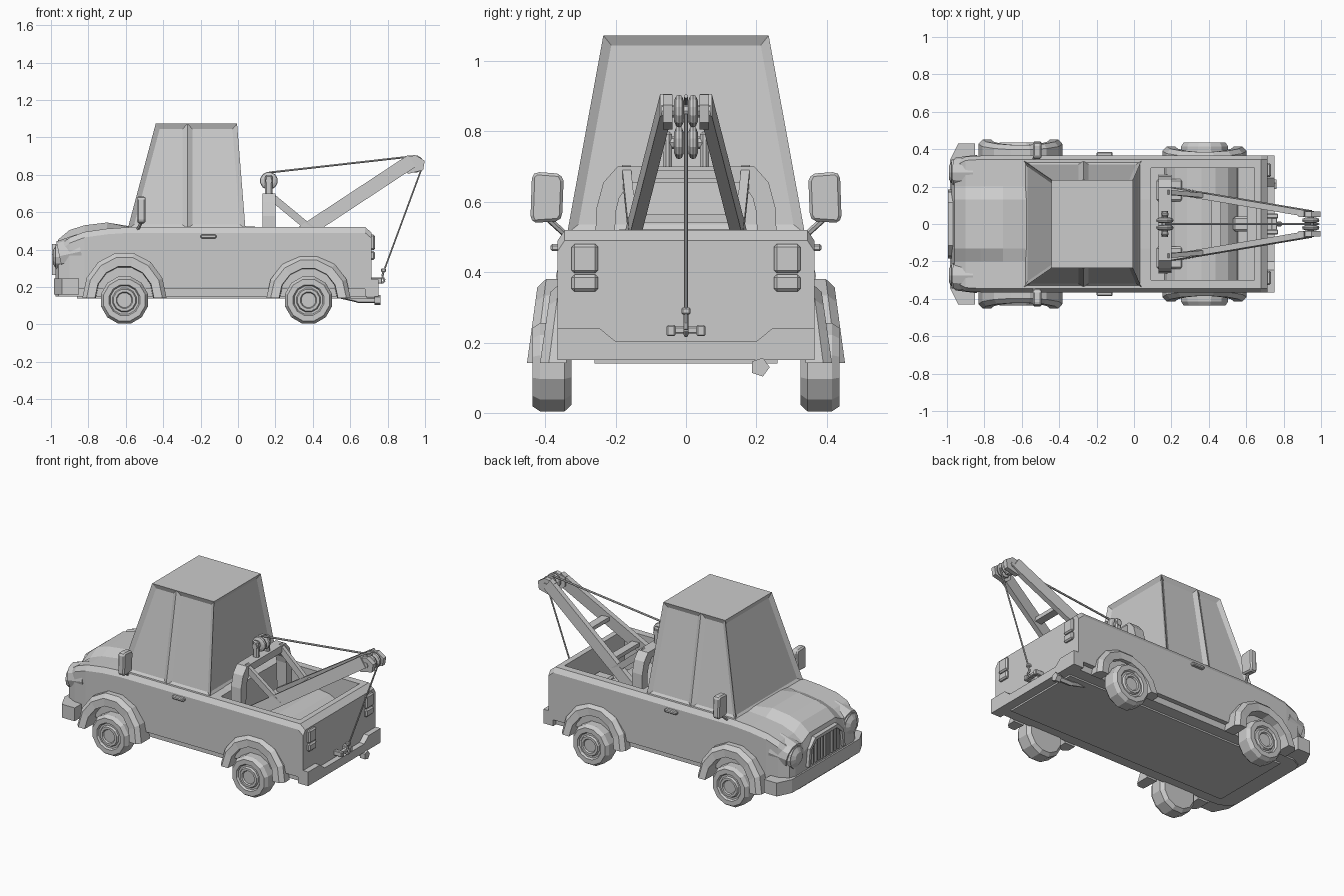
import bpy, bmesh, math
from mathutils import Vector

if "Cube" in bpy.data.objects:
    bpy.data.objects.remove(bpy.data.objects["Cube"])

grey = bpy.data.materials.new("plain grey")
grey.use_nodes = True
grey.diffuse_color = (0.6, 0.6, 0.6, 1)
grey.node_tree.nodes["Principled BSDF"].inputs["Base Color"].default_value = (0.6, 0.6, 0.6, 1)


def finish(name, bm):
    bmesh.ops.recalc_face_normals(bm, faces=bm.faces)
    me = bpy.data.meshes.new(name)
    bm.to_mesh(me)
    bm.free()
    me.materials.append(grey)
    ob = bpy.data.objects.new(name, me)
    bpy.context.collection.objects.link(ob)
    return ob


def loft_bm(rings, closed=False):
    """Skin a row of equal rings; cap the ends unless the row is closed."""
    bm = bmesh.new()
    rows = [[bm.verts.new(p) for p in ring] for ring in rings]
    n = len(rows[0])
    pairs = list(zip(rows, rows[1:])) + ([(rows[-1], rows[0])] if closed else [])
    for a, b in pairs:
        for i in range(n):
            j = (i + 1) % n
            bm.faces.new((a[i], a[j], b[j], b[i]))
    if not closed:
        bm.faces.new(rows[0])
        bm.faces.new(rows[-1])
    bmesh.ops.recalc_face_normals(bm, faces=bm.faces)
    return bm


def loft(name, rings):
    return finish(name, loft_bm(rings))


def prism(name, pts, axis, lo, hi):
    """Extrude a 2D outline along one axis."""
    def place(p, d):
        v = list(p)
        v.insert(axis, d)
        return v
    return loft(name, [[place(p, d) for p in pts] for d in (lo, hi)])


def box(name, x, y, z, bevel=0):
    ob = prism(name, [(x[0], y[0]), (x[1], y[0]), (x[1], y[1]), (x[0], y[1])], 2, *z)
    if bevel:
        m = ob.modifiers.new("bevel", 'BEVEL')
        m.width, m.segments = bevel, 1
    return ob


def span(y, s):
    return sorted((y[0] * s, y[1] * s))


def rod(name, p, q, r, n=6, r2=None):
    """Round bar between two points."""
    p, q = Vector(p), Vector(q)
    rot = (q - p).to_track_quat('Z', 'Y')
    def ring(c, rad):
        return [c + rot @ Vector((rad * math.cos(t), rad * math.sin(t), 0))
                for t in (math.tau * i / n for i in range(n))]
    return loft(name, [ring(p, r), ring(q, r if r2 is None else r2)])


def beam(name, p, q, wide, deep):
    """Flat-sided bar, thickness wide in y, leaning in the x-z plane."""
    p, q = Vector(p), Vector(q)
    up = (q - p).cross(Vector((0, 1, 0))).normalized() * deep / 2
    side = Vector((0, wide / 2, 0))
    return loft(name, [[c + up + side, c + up - side, c - up - side, c - up + side] for c in (p, q)])


def lathe_y(name, cx, cz, profile, n):
    """Turned part around a y axis; profile holds (radius, y)."""
    return loft(name, [[(cx + r * math.cos(t), y, cz + r * math.sin(t))
                        for t in (math.tau * (i + .5) / n for i in range(n))] for r, y in profile])


def mirror2(half):
    return half + [(-y, z) for y, z in reversed(half)]


# Body shell: stations along x hold (x, half width, shoulder height, hood crown height)
stations = [(-.975, .29, .37, .40), (-.96, .33, .42, .455), (-.9, .36, .465, .505),
            (-.82, .365, .495, .53), (-.7, .365, .512, .545), (-.58, .365, .52, .525),
            (.68, .365, .52, .52), (.715, .365, .49, .49)]
rings = []
for x, w, zs, zc in stations:
    half = [(w - .03, .15), (w - .03, .19), (w, .19), (w, zs - .03), (w - .02, zs),
            (.2, zs), (.13, zc)]
    rings.append([(x, y, z) for y, z in mirror2(half)])
body = loft("body", rings)

# Open load bed
cutter = box("bed_cutter", (.09, .645), (-.3, .3), (.27, .8))
cutter.hide_render = True
cutter.hide_viewport = True
cut = body.modifiers.new("bed", 'BOOLEAN')
cut.operation, cut.object, cut.solver = 'DIFFERENCE', cutter, 'EXACT'
hump = [(.36 + .2 * math.cos(t), .26 + .15 * math.sin(t)) for t in (math.pi * i / 8 for i in range(9))]
prism("axle_hump", hump, 1, -.3, .3)
box("under_plate", (-.86, .69), (-.26, .26), (.14, .16))
box("bed_block", (.53, .64), (-.04, .04), (.27, .36), .01)

# Cab with recessed windows
def cab_ring(x0, x1, w, z):
    return [(x0, -w, z), (x1, -w, z), (x1, w, z), (x0, w, z)]
bm = loft_bm([cab_ring(-.59, .04, .338, .51), cab_ring(-.44, -.005, .235, 1.073)])
bmesh.ops.bisect_plane(bm, geom=bm.verts[:] + bm.edges[:] + bm.faces[:],
                       plane_co=(-.27, 0, 0), plane_no=(1, 0, 0))
bm.normal_update()
panes = [f for f in bm.faces if abs(f.normal.z) < .5]
bmesh.ops.inset_individual(bm, faces=panes, thickness=.027, depth=-.015, use_even_offset=True)
finish("cab", bm)

# Bumpers
half = [(-.85, .43), (-.94, .43), (-.985, .34)]
prism("front_bumper", half + [(x, -y) for x, y in reversed(half)], 2, .16, .245)
prism("rear_bumper", mirror2([(.365, .15), (.365, .24), (.245, .24), (.2, .203)]), 0, .68, .75)

# Grille with frame and bars
outer = [(.185, .265), (.17, .375), (.115, .43)]
inner = [(.165, .265), (.15, .37), (.1, .41)]
def hoop(name, a, b, lo, hi):
    return prism(name, mirror2(a) + mirror2(b)[::-1], 0, lo, hi)
prism("grille_back", mirror2(inner), 0, -.979, -.95)
hoop("grille_frame", outer, inner, -.994, -.95)
for i in range(9):
    y = (i - 4) * .032
    box("grille_bar", (-.988, -.97), (y - .007, y + .007), (.265, .405))

# Wheels and arches
for cx, reach, rise in ((-.607, .452, .24), (.377, .415, .225)):
    for s in (-1, 1):
        tyre = [(.11, .325), (.13, .345), (.13, .415), (.115, .437), (.085, .437), (.078, .425),
                (.066, .425), (.06, .437), (.045, .437), (.04, .428)]
        lathe_y("wheel", cx, .13, [(r, y * s) for r, y in tyre], 12)
        arch = []
        for i in range(8):
            t = math.pi * i / 7
            lean = .03 * math.sin(t)
            section = [(1, .34), (1, reach - .025 - lean), (.9, reach - lean), (.7, reach - lean), (.68, .34)]
            arch.append([(cx + .225 * k * math.cos(t), y * s, .142 + rise * 1.02 * k * math.sin(t))
                         for k, y in section])
        loft("wheel_arch", arch)

# Paired lamps, mirrors and handles
for s in (-1, 1):
    y = .275 * s
    rod("headlight_rim", (-.92, y, .36), (-.975, y, .36), .07, 12)
    rod("headlight_lens", (-.975, y, .36), (-.99, y, .36), .06, 12, .035)
    rod("headlight_pod", (-.84, y, .39), (-.955, y, .365), .095, 12, .08)
    box("tail_lamp_upper", (.7, .732), span((.25, .325), s), (.397, .48), .008)
    box("tail_lamp_lower", (.7, .732), span((.25, .325), s), (.345, .393), .008)
    box("door_handle", (-.2, -.115), span((.36, .385), s), (.46, .48), .005)
    rod("mirror_arm", (-.54, .335 * s, .5), (-.515, .39 * s, .55), .009)
    shape = [(.362, .545), (.435, .54), (.442, .56), (.438, .675), (.425, .685), (.358, .68), (.348, .66), (.352, .56)]
    shape = [(yy * s, z) for yy, z in shape]
    m = prism("mirror", shape, 0, -.54, -.495).modifiers.new("bevel", 'BEVEL')
    m.width, m.segments = .01, 1

# Crane support hoop
hoop("crane_hoop", [(.265, .27), (.255, .58), (.235, .655), (.195, .7)],
     [(.21, .27), (.2, .57), (.19, .61), (.16, .655)], .13, .2)

# Crane arms, braces and pulley cheeks
for s in (-1, 1):
    beam("crane_arm", (.17, .185 * s, .375), (.93, .057 * s, .875), .033, .075)
    beam("crane_brace", (.17, .17 * s, .69), (.4, .15 * s, .5), .025, .04)
    box("arm_foot", (.12, .26), span((.12, .24), s), (.27, .39), .01)
    tip = [(.88, .83), (.91, .805), (.99, .825), (.998, .875), (.95, .905), (.88, .89)]
    prism("arm_head", tip, 1, *span((.038, .066), s))
    box("reel_bracket", (.145, .185), span((.04, .065), s), (.68, .8), .008)
    for cx, cz in ((.165, .768), (.945, .858)):
        lathe_y("pulley", cx, cz, [(.03, .006 * s), (.045, .012 * s), (.048, .02 * s),
                                   (.045, .028 * s), (.03, .034 * s)], 12)
for cx, cz in ((.165, .768), (.945, .858)):
    rod("pulley_axle", (cx, -.07, cz), (cx, .07, cz), .018, 8)
for x in (.44, .63):
    z, w = .375 + (x - .17) * .658, .185 - (x - .17) * .168
    box("arm_rung", (x - .025, x + .025), (-w, w), (z - .012, z + .012))

# Cable and tow hook
rod("upper_cable", (.165, 0, .812), (.945, 0, .9), .006)
rod("drop_cable", (.988, 0, .85), (.785, 0, .3), .005)
box("hook_shackle", (.765, .79), (-.013, .013), (.28, .3), .004)
path = [(.778, .285), (.772, .255), (.785, .235), (.772, .222), (.755, .228), (.752, .245)]
for (x1, z1), (x2, z2) in zip(path, path[1:]):
    rod("tow_hook", (x1, 0, z1), (x2, 0, z2), .007)
box("hitch_bar", (.735, .765), (-.055, .055), (.225, .245), .004)
for s in (-1, 1):
    box("hitch_lug", (.71, .77), span((.03, .055), s), (.218, .25), .004)

# Exhaust pipe
rod("exhaust_pipe", (.52, .21, .16), (.65, .21, .13), .016, 5)
rod("exhaust_tail", (.64, .21, .13), (.74, .21, .13), .017, 5)
rod("exhaust_tip", (.73, .21, .13), (.763, .21, .13), .028, 5)
